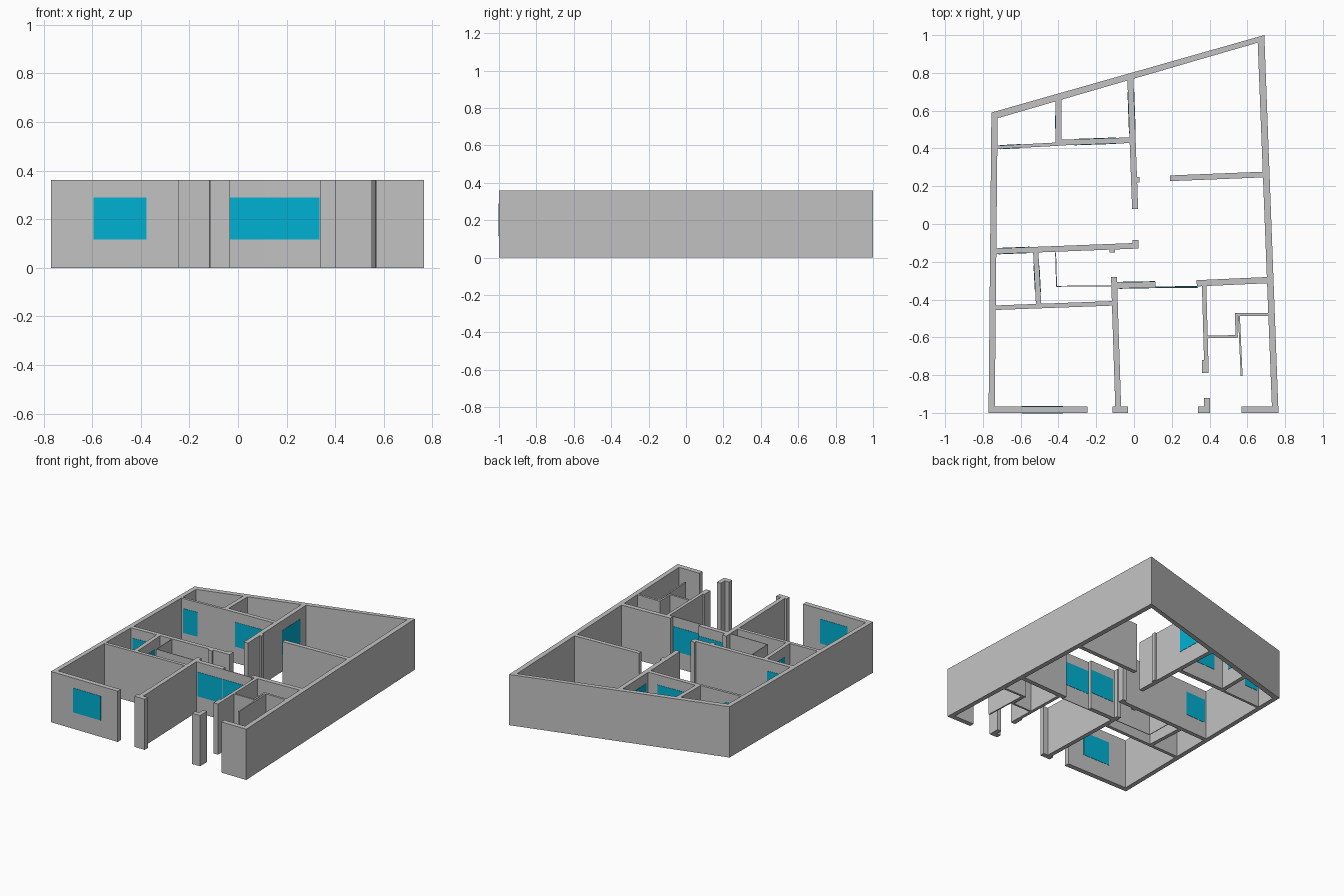
import bpy
import bmesh
from mathutils import Vector

HEIGHT = 0.36
SILL, HEAD = 0.117, 0.29

if "Cube" in bpy.data.objects:
    bpy.data.objects.remove(bpy.data.objects["Cube"], do_unlink=True)


def material(name, colour):
    mat = bpy.data.materials.new(name)
    mat.use_nodes = True
    mat.diffuse_color = colour
    mat.node_tree.nodes["Principled BSDF"].inputs["Base Color"].default_value = colour
    return mat


GREY = material("wall_grey", (0.54, 0.54, 0.54, 1))
BLUE = material("window_blue", (0.0, 0.44, 0.65, 1))


def prism(name, outline, low=0.0, high=HEIGHT, mat=GREY):
    """Extrude a plan outline between two heights."""
    bm = bmesh.new()
    base = bm.faces.new([bm.verts.new((x, y, low)) for x, y in outline])
    top = bmesh.ops.extrude_face_region(bm, geom=[base])["geom"]
    verts = [v for v in top if isinstance(v, bmesh.types.BMVert)]
    bmesh.ops.translate(bm, verts=verts, vec=(0, 0, high - low))
    bmesh.ops.recalc_face_normals(bm, faces=bm.faces)
    mesh = bpy.data.meshes.new(name)
    bm.to_mesh(mesh)
    bm.free()
    mesh.materials.append(mat)
    obj = bpy.data.objects.new(name, mesh)
    bpy.context.collection.objects.link(obj)
    return obj


def strip(start, end, thick):
    """Plan outline of a straight wall about its centre line."""
    a, b = Vector(start), Vector(end)
    d = (b - a).normalized()
    side = Vector((-d.y, d.x)) * thick / 2
    return [a - side, b - side, b + side, a + side]


def wall(name, start, end, thick, windows=()):
    """Straight wall; windows are spans along its main axis."""
    prism(name, strip(start, end, thick))
    a, b = Vector(start), Vector(end)
    axis = 0 if abs(b.x - a.x) > abs(b.y - a.y) else 1
    for i, span in enumerate(windows):
        p, q = [a.lerp(b, (s - a[axis]) / (b[axis] - a[axis])) for s in span]
        prism(f"{name}_window_{i + 1}", strip(p, q, thick + 0.004), SILL, HEAD, BLUE)


def post(name, x0, x1, y0, y1):
    prism(name, [(x0, y0), (x1, y0), (x1, y1), (x0, y1)])


# Outer shell, open along part of the front
prism("outer_walls", [
    (-0.245, -1), (-0.77, -1), (-0.755, 0.59), (0.69, 1), (0.765, -1), (0.57, -1),
    (0.57, -0.965), (0.73, -0.965), (0.655, 0.96), (-0.722, 0.56),
    (-0.737, -0.965), (-0.245, -0.965)])
prism("front_window", strip((-0.595, -0.9825), (-0.377, -0.9825), 0.039), SILL, HEAD, BLUE)

# Back rooms
wall("back_left_partition", (-0.74, 0.405), (-0.4, 0.423), 0.018, [(-0.71, -0.6)])
wall("back_partition", (-0.415, 0.43), (-0.01, 0.444), 0.03, [(-0.315, -0.095)])
wall("back_divider", (-0.4, 0.42), (-0.4, 0.68), 0.03, [(0.505, 0.575)])
wall("hall_wall", (-0.02, 0.79), (0.006, 0.08), 0.032, [(0.48, 0.7)])
post("hall_wall_stop", 0.01, 0.03, 0.22, 0.25)
wall("living_partition", (0.19, 0.242), (0.69, 0.262), 0.03)

# Middle rooms
wall("middle_partition", (-0.755, -0.145), (0.02, -0.115), 0.03, [(-0.717, -0.553)])
post("middle_partition_post", -0.008, 0.025, -0.13, -0.085)
post("middle_partition_stop", -0.13, -0.1, -0.15, -0.135)
wall("shaft_wall", (-0.52, -0.15), (-0.505, -0.43), 0.028, [(-0.36, -0.22)])
wall("thin_side_wall", (-0.415, -0.15), (-0.41, -0.33), 0.005)
wall("thin_cross_wall", (-0.412, -0.33), (-0.115, -0.327), 0.005)
wall("bedroom_partition", (-0.755, -0.444), (-0.11, -0.42), 0.024)
wall("bedroom_side_wall", (-0.106, -0.28), (-0.083, -0.99), 0.031)
post("bedroom_wall_foot", -0.115, -0.033, -1, -0.965)

# Central window wall, thick then thin
wall("centre_wall", (-0.1, -0.325), (0.114, -0.321), 0.033, [(-0.078, 0.112)])
wall("centre_thin_wall", (0.11, -0.335), (0.34, -0.333), 0.005, [(0.114, 0.335)])
wall("right_partition", (0.332, -0.314), (0.71, -0.297), 0.033)

# Front right rooms
wall("bath_wall", (0.371, -0.32), (0.383, -0.75), 0.023)
post("bath_wall_post", 0.36, 0.395, -0.79, -0.72)
wall("bath_front_wall", (0.385, -0.598), (0.55, -0.595), 0.014)
wall("bath_side_wall", (0.541, -0.472), (0.543, -0.6), 0.012)
wall("closet_side_wall", (0.555, -0.472), (0.57, -0.805), 0.01)
wall("closet_back_wall", (0.535, -0.478), (0.72, -0.478), 0.016)
post("entrance_post", 0.37, 0.402, -0.97, -0.92)
post("entrance_post_foot", 0.338, 0.402, -1, -0.965)
